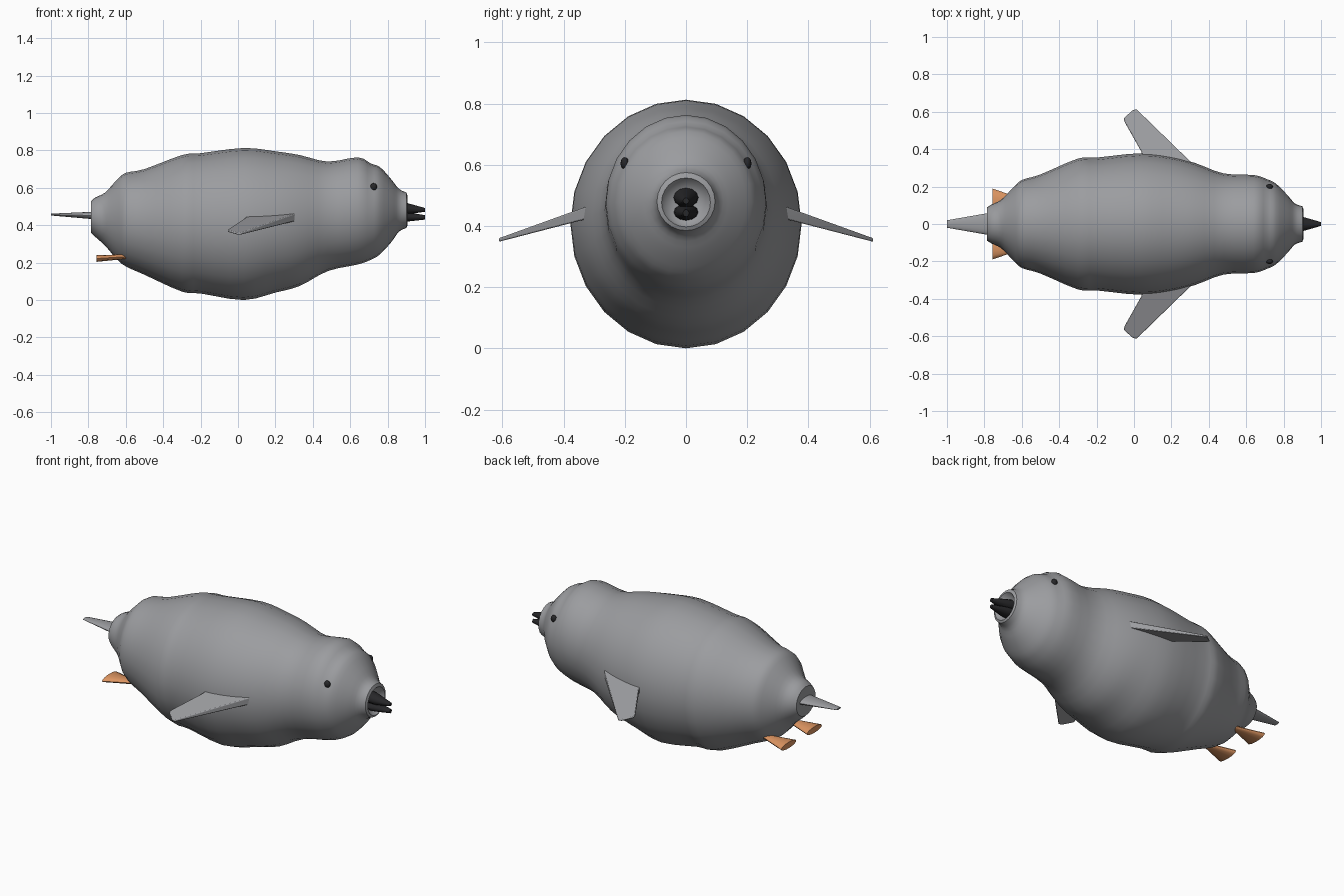
import bpy
import bmesh
from math import sin, cos, tau
from mathutils import Vector

cube = bpy.data.objects.get("Cube")
if cube:
    bpy.data.objects.remove(cube)


def material(name, colour):
    mat = bpy.data.materials.new(name)
    mat.use_nodes = True
    mat.diffuse_color = (*colour, 1)
    shader = mat.node_tree.nodes["Principled BSDF"]
    shader.inputs["Base Color"].default_value = (*colour, 1)
    shader.inputs["Roughness"].default_value = 0.8
    return mat


grey = material("plumage_grey", (0.33, 0.335, 0.35))
orange = material("foot_orange", (0.72, 0.30, 0.12))
black = material("beak_black", (0.02, 0.02, 0.022))


def finish(bm, name, mat, angle=0.7):
    bmesh.ops.recalc_face_normals(bm, faces=bm.faces)
    mesh = bpy.data.meshes.new(name)
    bm.to_mesh(mesh)
    bm.free()
    mesh.materials.append(mat)
    obj = bpy.data.objects.new(name, mesh)
    bpy.context.collection.objects.link(obj)
    bpy.ops.object.select_all(action="DESELECT")
    obj.select_set(True)
    bpy.context.view_layer.objects.active = obj
    bpy.ops.object.shade_smooth_by_angle(angle=angle)
    return obj


def loft(name, sections, mat, sides=24):
    """Skin elliptical rings; each section is x, y, z, half width, half height."""
    bm = bmesh.new()
    rings = []
    for x, y, z, w, h in sections:
        angles = [tau * i / sides for i in range(sides)]
        rings.append([bm.verts.new((x, y + w * sin(a), z + h * cos(a))) for a in angles])
    for a, b in zip(rings, rings[1:]):
        for i in range(sides):
            j = (i + 1) % sides
            bm.faces.new((a[i], a[j], b[j], b[i]))
    bm.faces.new(rings[0])
    bm.faces.new(rings[-1])
    return finish(bm, name, mat)


def smooth_path(points, steps=3):
    """Catmull-Rom curve through the points."""
    pts = [Vector(p) for p in points]
    pts = [pts[0]] + pts + [pts[-1]]
    out = []
    for a, b, c, d in zip(pts, pts[1:], pts[2:], pts[3:]):
        for k in range(steps):
            t = k / steps
            out.append(b + (c - a) * t / 2 + (a * 2 - b * 5 + c * 4 - d) * t * t / 2
                       + (b * 3 - a - c * 3 + d) * t ** 3 / 2)
    return out + [pts[-1]]


# Body and head: x, half width, top, bottom
profile = [
    (-.785, .09, .53, .36), (-.76, .105, .55, .335), (-.71, .13, .575, .29),
    (-.65, .19, .64, .22), (-.6, .235, .68, .18), (-.5, .265, .70, .135),
    (-.3, .35, .775, .045), (-.2, .355, .785, .035), (.03, .378, .813, 0),
    (.2, .36, .795, .04), (.33, .325, .775, .075), (.48, .27, .74, .155),
    (.64, .262, .763, .19), (.71, .24, .73, .215), (.76, .215, .71, .245),
    (.82, .155, .645, .31), (.86, .11, .595, .365), (.9, .095, .575, .385),
]
body = [(p[0], 0, (p[2] + p[3]) / 2, p[1], (p[2] - p[3]) / 2)
        for p in (Vector(q) for q in smooth_path([Vector(q) for q in profile]))]
# Recessed ring round the beak
body += [(.906, 0, .477, .08, .08), (.89, 0, .475, .07, .07), (.87, 0, .475, .04, .04)]
loft("body", body, grey)

# Tail
loft("tail", [(-1, 0, .457, .02, .005), (-.77, 0, .452, .06, .02)], grey)

# Beak halves
loft("upper_beak", [(.86, 0, .495, .042, .033), (.91, 0, .488, .036, .029),
                    (1, 0, .482, .01, .01)], black, 12)
loft("lower_beak", [(.86, 0, .445, .042, .028), (.91, 0, .444, .036, .024),
                    (1, 0, .442, .01, .012)], black, 12)


def flipper(name, side):
    # Outline in plan with half thickness, drooping outwards
    outline = [(.33, .29, .022), (.30, .335, .02), (.015, .612, .006), (-.005, .61, .005),
               (-.055, .565, .005), (-.05, .545, .006), (.04, .385, .016), (.06, .29, .02)]
    bm = bmesh.new()
    layers = []
    for up in (1, -1):
        layers.append([bm.verts.new((x, side * y, .44 - .31 * (y - .335) + up * t))
                       for x, y, t in outline])
        bm.faces.new(layers[-1])
    top, low = layers
    for i in range(len(top)):
        bm.faces.new((top[i - 1], top[i], low[i], low[i - 1]))
    obj = finish(bm, name, grey)
    bevel = obj.modifiers.new("soft_edge", "BEVEL")
    bevel.width = .004
    bevel.segments = 2


# Paired parts
for label, side in (("left", 1), ("right", -1)):
    flipper(label + "_flipper", side)
    loft(label + "_foot", [(-.757, side * .12, .222, .07, .018),
                           (-.6, side * .12, .232, .015, .012)], orange, 16)
    bm = bmesh.new()
    bmesh.ops.create_uvsphere(bm, u_segments=12, v_segments=8, radius=.02)
    for v in bm.verts:
        v.co = (v.co.x * .9 + .725, v.co.y * .7 + side * .2, v.co.z + .605)
    finish(bm, label + "_eye", black, 1.2)
